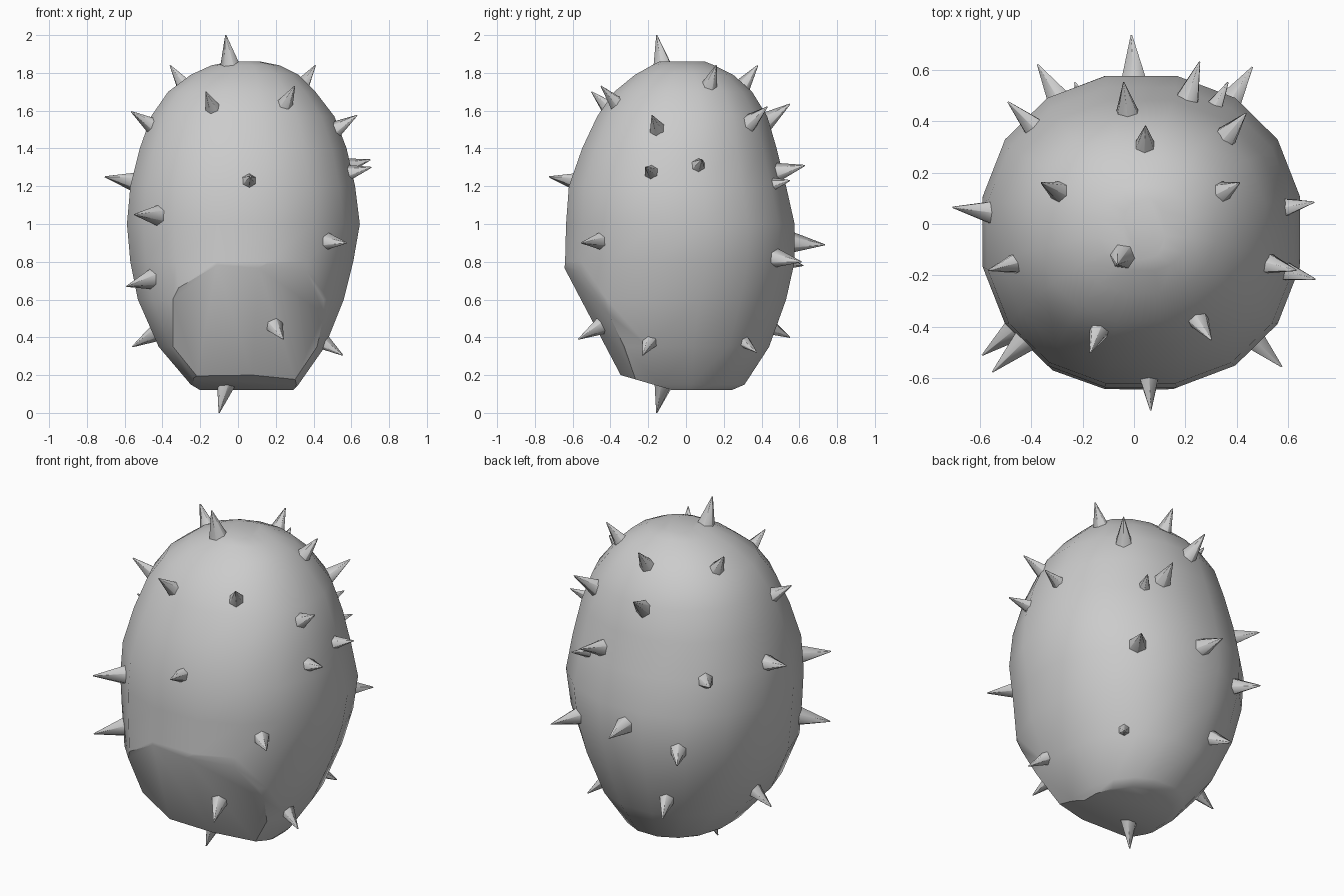
import bpy, bmesh, math
from mathutils import Vector

cube = bpy.data.objects.get("Cube")
if cube:
    bpy.data.objects.remove(cube, do_unlink=True)

grey = bpy.data.materials.new("plain_grey")
grey.use_nodes = True
colour = (0.6, 0.6, 0.6, 1)
grey.diffuse_color = colour
grey.node_tree.nodes["Principled BSDF"].inputs["Base Color"].default_value = colour


def finish(bm, name, angle):
    bmesh.ops.recalc_face_normals(bm, faces=bm.faces)
    mesh = bpy.data.meshes.new(name)
    bm.to_mesh(mesh)
    bm.free()
    mesh.materials.append(grey)
    obj = bpy.data.objects.new(name, mesh)
    bpy.context.collection.objects.link(obj)
    bpy.ops.object.select_all(action="DESELECT")
    obj.select_set(True)
    bpy.context.view_layer.objects.active = obj
    bpy.ops.object.shade_smooth_by_angle(angle=math.radians(angle))
    return obj


# Rounded body: height, x range, y range of each ring
RINGS = [
    (0.12, -0.20, 0.29, -0.32, 0.24),
    (0.15, -0.25, 0.32, -0.42, 0.31),
    (0.35, -0.42, 0.46, -0.60, 0.44),
    (0.60, -0.53, 0.56, -0.66, 0.53),
    (0.80, -0.57, 0.61, -0.64, 0.575),
    (1.00, -0.588, 0.645, -0.635, 0.575),
    (1.20, -0.57, 0.62, -0.62, 0.53),
    (1.40, -0.52, 0.575, -0.55, 0.48),
    (1.57, -0.46, 0.51, -0.47, 0.43),
    (1.70, -0.37, 0.41, -0.38, 0.35),
    (1.79, -0.25, 0.32, -0.27, 0.25),
    (1.84, -0.14, 0.22, -0.18, 0.15),
    (1.86, -0.04, 0.12, -0.14, 0.10),
]
SIDES = 16


def power(v, p=0.92):
    return math.copysign(abs(v) ** p, v)


FLAT = power(math.cos(math.pi / SIDES))  # brings the flat sides out to full width
bm = bmesh.new()
loops = []
for z, x0, x1, y0, y1 in RINGS:
    loop = []
    for i in range(SIDES):
        a = math.tau * (i + 0.5) / SIDES
        x = (x0 + x1) / 2 + (x1 - x0) / 2 * power(math.cos(a)) / FLAT
        y = (y0 + y1) / 2 + (y1 - y0) / 2 * power(math.sin(a)) / FLAT
        loop.append(bm.verts.new((x, y, z)))
    loops.append(loop)
for low, high in zip(loops, loops[1:]):
    for i in range(SIDES):
        j = (i + 1) % SIDES
        bm.faces.new((low[i], low[j], high[j], high[i]))
bm.faces.new(loops[0][::-1])
bm.faces.new(loops[-1])

# Flat slices across the lower front and the front of the underside
CUTS = [
    ((0.0, -0.635, 0.76), (-0.04, -0.88, -0.46)),
    ((0.1, -0.485, 0.47), (0.25, -0.85, -0.46)),
    ((0.0, -0.345, 0.20), (0.0, -0.28, -0.96)),
]
for point, normal in CUTS:
    geom = bm.verts[:] + bm.edges[:] + bm.faces[:]
    cut = bmesh.ops.bisect_plane(bm, geom=geom, plane_co=point, plane_no=normal,
                                 clear_outer=True)
    edges = [e for e in cut["geom_cut"] if isinstance(e, bmesh.types.BMEdge)]
    bmesh.ops.contextual_create(bm, geom=edges)
finish(bm, "body", 35)

# Spikes, each placed by its tip and pointing away from the body
TIPS = [
    (-0.065, -0.155, 2.0), (-0.1, -0.155, 0.0),
    (-0.36, 0.16, 1.84), (0.41, 0.16, 1.84), (0.045, 0.38, 1.84),
    (-0.17, -0.5, 1.7), (0.3, -0.45, 1.73), (-0.04, 0.55, 1.635),
    (0.435, 0.43, 1.62), (0.63, -0.18, 1.575), (-0.565, -0.18, 1.595),
    (-0.705, 0.065, 1.25), (0.7, 0.085, 1.34), (0.705, -0.215, 1.3),
    (0.065, -0.725, 1.25), (-0.49, 0.475, 1.22), (0.255, 0.63, 1.31),
    (0.365, 0.55, 1.23), (-0.55, -0.575, 1.05), (0.575, -0.555, 0.9),
    (-0.01, 0.735, 0.89), (-0.375, 0.62, 0.78), (0.46, 0.61, 0.8),
    (-0.59, -0.51, 0.67), (0.24, -0.57, 0.39), (-0.56, 0.0, 0.35),
    (0.555, -0.23, 0.305), (-0.23, 0.55, 0.4), (0.385, 0.375, 0.32),
]
LENGTH = 0.21
for n, tip in enumerate(TIPS):
    tip = Vector(tip)
    offset = tip - Vector((0.03, -0.03, 1.0))
    rise = 0.56 if offset.z > 0.5 else 0.72  # the upper spikes stand steeper
    out = Vector((offset.x / 0.38, offset.y / 0.37, offset.z / rise)).normalized()
    bm = bmesh.new()
    bmesh.ops.create_cone(bm, segments=6, radius1=0.066, radius2=0.003, depth=LENGTH)
    bm.transform(out.to_track_quat("Z", "Y").to_matrix().to_4x4())
    bmesh.ops.translate(bm, verts=bm.verts, vec=tip - out * LENGTH / 2)
    finish(bm, f"spike_{n + 1}", 65)
